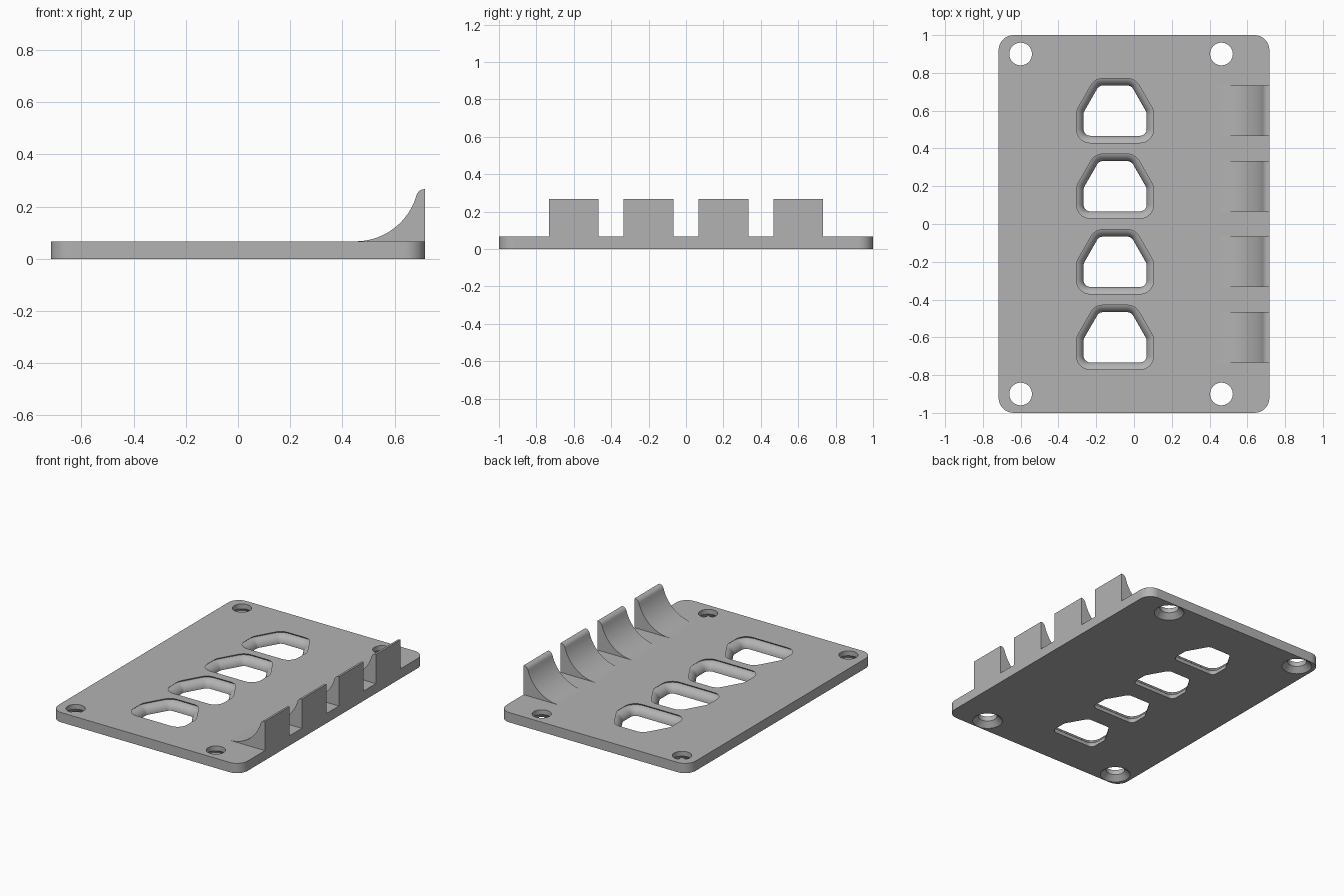
import bpy, bmesh
from math import pi, sin, cos, atan2, radians

cube = bpy.data.objects.get("Cube")
if cube:
    bpy.data.objects.remove(cube, do_unlink=True)

HALF_X, HALF_Y, THICK = 0.717, 1.0, 0.067
TOOTH_TOP = 0.267
ROW_Y = [-0.6, -0.2, 0.2, 0.6]

grey = bpy.data.materials.new("plain grey")
grey.use_nodes = True
grey.diffuse_color = (0.45, 0.45, 0.45, 1)
grey.node_tree.nodes["Principled BSDF"].inputs["Base Color"].default_value = grey.diffuse_color


def outline(centres, r, steps=8):
    """Rounded outline around a counter-clockwise ring of arc centres."""
    n = len(centres)
    if n == 1:
        x, y = centres[0]
        return [(x + r * cos(2 * pi * i / 48), y + r * sin(2 * pi * i / 48)) for i in range(48)]
    pts = []
    for i, (x, y) in enumerate(centres):
        px, py = centres[i - 1]
        nx, ny = centres[(i + 1) % n]
        a = atan2(y - py, x - px) - pi / 2
        turn = (atan2(ny - y, nx - x) - pi / 2 - a) % (2 * pi)
        for k in range(steps + 1):
            t = a + turn * k / steps
            pts.append((x + r * cos(t), y + r * sin(t)))
    return pts


def loft(name, sections):
    """Closed solid through rings of points, first and last ring capped."""
    bm = bmesh.new()
    rings = [[bm.verts.new(p) for p in ring] for ring in sections]
    for a, b in zip(rings, rings[1:]):
        for i in range(len(a)):
            j = (i + 1) % len(a)
            bm.faces.new((a[i], a[j], b[j], b[i]))
    bm.faces.new(rings[0][::-1])
    bm.faces.new(rings[-1])
    bmesh.ops.recalc_face_normals(bm, faces=bm.faces)
    mesh = bpy.data.meshes.new(name)
    bm.to_mesh(mesh)
    bm.free()
    mesh.materials.append(grey)
    obj = bpy.data.objects.new(name, mesh)
    bpy.context.collection.objects.link(obj)
    return obj


def flared(name, centres, levels):
    """Loft of one outline whose radius changes with height."""
    return loft(name, [[(x, y, z) for x, y in outline(centres, r)] for z, r in levels])


def select_only(obj):
    bpy.ops.object.select_all(action='DESELECT')
    obj.select_set(True)
    bpy.context.view_layer.objects.active = obj


def finish(obj):
    select_only(obj)
    bpy.ops.object.shade_smooth_by_angle(angle=radians(30))
    mod = obj.modifiers.new("even shading", 'WEIGHTED_NORMAL')
    mod.keep_sharp = True


# Base plate with rounded corners
CORNER = 0.08
cx, cy = HALF_X - CORNER, HALF_Y - CORNER
plate = flared("base_plate", [(-cx, -cy), (cx, -cy), (cx, cy), (-cx, cy)],
               [(0, CORNER), (THICK, CORNER)])

# Screw holes, countersunk from below
cutters = []
for x in (-0.6, 0.463):
    for y in (-0.9, 0.9):
        cutters.append(flared("screw_hole_cutter", [(x, y)],
                              [(-0.02, 0.095), (0, 0.095), (0.034, 0.06), (0.1, 0.06)]))

# Windows, with the lower rim rounded outwards
FILLET, ROUND = 0.053, 0.035
half = [(0.132, -0.098), (0.132, -0.019), (0.065, 0.098)]
window = half + [(-x, y) for x, y in reversed(half)]
rim = [(-0.02, ROUND + FILLET)]
for k in range(9):
    t = pi / 2 * k / 8
    rim.append((FILLET * sin(t), ROUND + FILLET * (1 - cos(t))))
rim.append((0.1, ROUND))
for row in ROW_Y:
    cutters.append(flared("window_cutter", [(x - 0.1, y + row) for x, y in window], rim))

for cutter in cutters:
    mod = plate.modifiers.new("cut", 'BOOLEAN')
    mod.operation = 'DIFFERENCE'
    mod.solver = 'EXACT'
    mod.object = cutter
    select_only(plate)
    bpy.ops.object.modifier_apply(modifier=mod.name)
    bpy.data.objects.remove(cutter, do_unlink=True)
finish(plate)

# Curved teeth along one long edge: concave sweep, then a rounded tip
R, TIP, SWEEP = 0.243, 0.03, radians(75)
profile = [(HALF_X, THICK)]
for k in range(17):
    t = SWEEP * k / 16
    profile.append((0.45 + R * sin(t), THICK + R * (1 - cos(t))))
end_x, end_z = profile[-1]
tip_x = end_x + TIP * sin(SWEEP)
for k in range(1, 7):
    t = SWEEP * (1 - k / 6)
    profile.append((tip_x - TIP * sin(t), TOOTH_TOP - TIP * (1 - cos(t))))
profile.append((HALF_X, TOOTH_TOP))
# Keep the tip inside the edge of the plate
profile = [(min(x, HALF_X - 0.003 * (i < len(profile) - 1 and i > 0)), z)
           for i, (x, z) in enumerate(profile)]
for n, row in enumerate(ROW_Y):
    tooth = loft(f"tooth_{n + 1}", [[(x, row + s, z) for x, z in profile] for s in (-0.133, 0.133)])
    finish(tooth)
